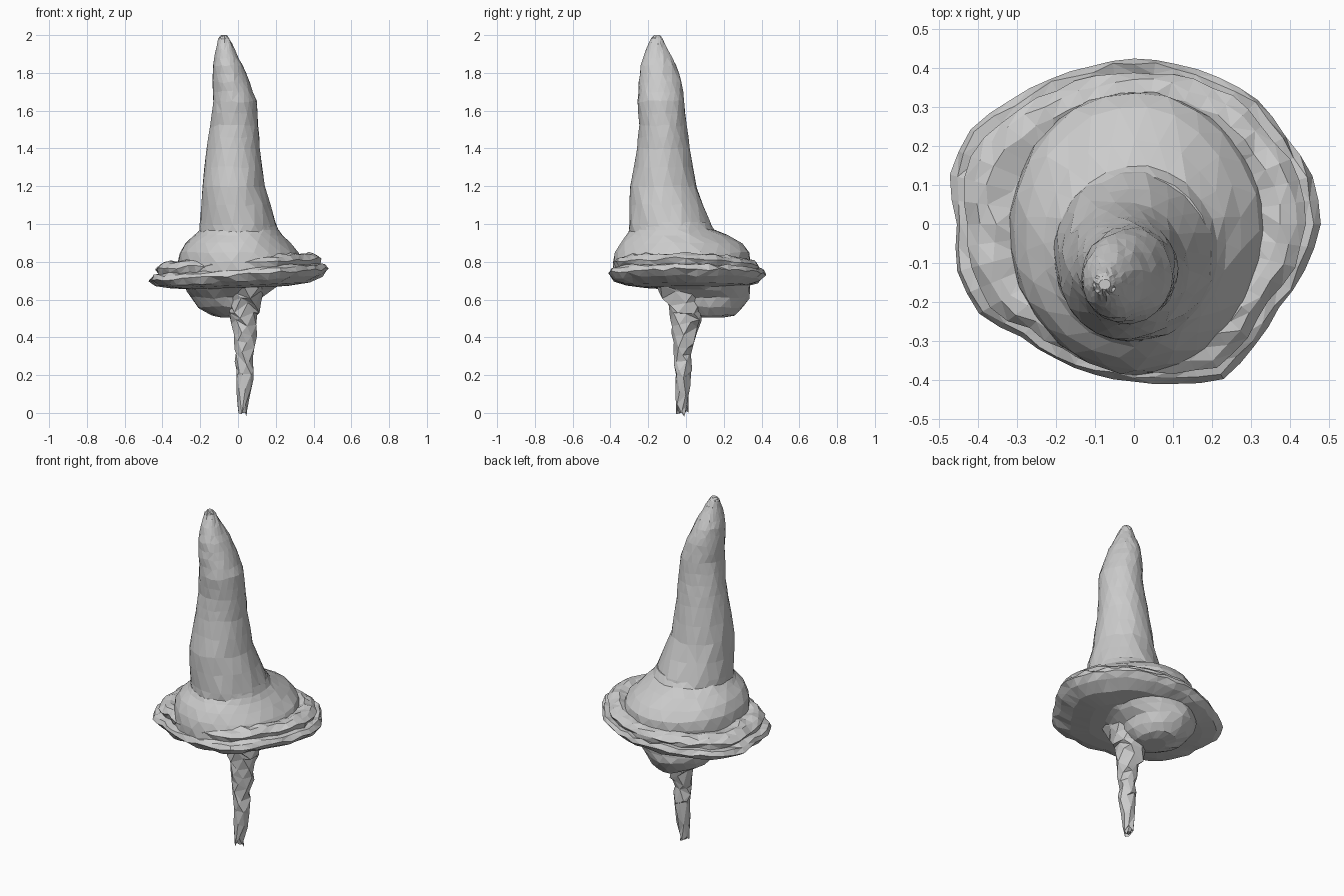
import bpy, bmesh, math, random
random.seed(4)


def skin(name, rings, cap=True):
    """Skin a stack of equal-length point rings into a faceted mesh."""
    bm = bmesh.new()
    vs = [[bm.verts.new(p) for p in ring] for ring in rings]
    n = len(vs[0])
    for a, b in zip(vs, vs[1:]):
        for i in range(n):
            bm.faces.new((a[i], a[(i + 1) % n], b[(i + 1) % n], b[i]))
    if cap:
        bm.faces.new(vs[0][::-1])
        bm.faces.new(vs[-1])
    bmesh.ops.triangulate(bm, faces=bm.faces[:], quad_method='SHORT_EDGE')
    bmesh.ops.recalc_face_normals(bm, faces=bm.faces[:])
    me = bpy.data.meshes.new(name)
    bm.to_mesh(me)
    bm.free()
    ob = bpy.data.objects.new(name, me)
    bpy.context.collection.objects.link(ob)
    return ob


def loft(name, sections, sides, steps=1, wobble=0.0):
    """Loft ellipses given as (z, x min, x max, y min, y max)."""
    dense = [sections[0]]
    for a, b in zip(sections, sections[1:]):
        for s in range(1, steps + 1):
            dense.append([p + (q - p) * s / steps for p, q in zip(a, b)])
    rings = []
    for k, (z, x0, x1, y0, y1) in enumerate(dense):
        end = k in (0, len(dense) - 1)
        ring = []
        for i in range(sides):
            t = math.tau * (i + 0.5 * (k % 2)) / sides
            r = 1 + random.uniform(-wobble, wobble)
            dz = 0 if end else random.uniform(-wobble, wobble) * 0.3
            ring.append(((x0 + x1) / 2 + (x1 - x0) / 2 * r * math.cos(t),
                         (y0 + y1) / 2 + (y1 - y0) / 2 * r * math.sin(t), z + dz))
        rings.append(ring)
    return skin(name, rings)


# Tall leaning hat cone
loft("hat_cone", [
    (0.90, -0.21, 0.22, -0.30, 0.15), (1.00, -0.205, 0.205, -0.30, 0.13),
    (1.20, -0.19, 0.14, -0.295, 0.055), (1.40, -0.165, 0.115, -0.26, 0.02),
    (1.52, -0.148, 0.108, -0.247, 0.003), (1.65, -0.132, 0.098, -0.256, -0.01),
    (1.75, -0.135, 0.062, -0.25, -0.022), (1.84, -0.132, 0.025, -0.24, -0.05),
    (1.92, -0.118, -0.015, -0.215, -0.095), (1.98, -0.105, -0.045, -0.185, -0.125),
    (2.00, -0.09, -0.06, -0.168, -0.142)], 22, 2, 0.02)

# Bulging crown around the foot of the cone
loft("hat_crown", [
    (0.74, -0.32, 0.345, -0.385, 0.34), (0.80, -0.32, 0.34, -0.385, 0.342),
    (0.85, -0.31, 0.32, -0.375, 0.34), (0.90, -0.28, 0.275, -0.35, 0.30),
    (0.94, -0.235, 0.24, -0.315, 0.215), (0.97, -0.20, 0.215, -0.295, 0.15),
    (1.01, -0.18, 0.20, -0.28, 0.125)], 24, 1, 0.015)

# Ragged brim: outline radii every 15 degrees, swept through a layered profile
outline = [.48, .475, .45, .45, .435, .425, .425, .42, .43, .45, .485, .49,
           .455, .47, .46, .41, .40, .40, .405, .425, .46, .44, .43, .455]
profile = [(.25, .66), (.55, .663), (.78, .675), (.93, .698), (1.0, .73),
           (.97, .755), (.90, .765), (.93, .79), (.87, .815), (.79, .825), (.65, .80)]
rings = []
for scale, z in profile:
    ring = []
    for i in range(48):
        a = math.tau * i / 48
        r = (outline[i // 2] + outline[(i + 1) // 2 % 24]) / 2 * scale
        if scale < 1:
            r *= 1 + random.uniform(-.018, .018)
        lift = 0.055 * r * math.cos(a) / 0.48 * (0.5 + scale / 2)
        if z > .76:                       # the upper fold flattens at the back
            lift -= 0.03 * max(0, math.sin(a))
        ring.append((r * math.cos(a), r * math.sin(a),
                     z + lift * (.4 if z < .68 else .6)
                     + random.uniform(-.008, .008) * (z > .68)))
    rings.append(ring)
skin("hat_brim", rings)

# Rounded lump hanging below the brim, set to the back left
loft("under_lump", [
    (0.505, -0.09, 0.03, 0.06, 0.20), (0.52, -0.14, 0.07, 0.01, 0.26),
    (0.56, -0.21, 0.11, -0.05, 0.30), (0.61, -0.25, 0.13, -0.08, 0.335),
    (0.65, -0.275, 0.18, -0.14, 0.34), (0.70, -0.29, 0.25, -0.22, 0.345)],
    18, 1, 0.02)

# Twisted tapering stem
loft("stem", [
    (0.00, 0.012, 0.045, -0.035, 0.0), (0.03, 0.00, 0.05, -0.055, 0.012),
    (0.20, -0.015, 0.085, -0.055, 0.028), (0.30, -0.015, 0.08, -0.065, 0.03),
    (0.40, -0.03, 0.10, -0.075, 0.05), (0.52, -0.05, 0.11, -0.085, 0.09),
    (0.60, -0.045, 0.12, -0.10, 0.10), (0.68, -0.06, 0.16, -0.16, 0.12)],
    7, 2, 0.12)
